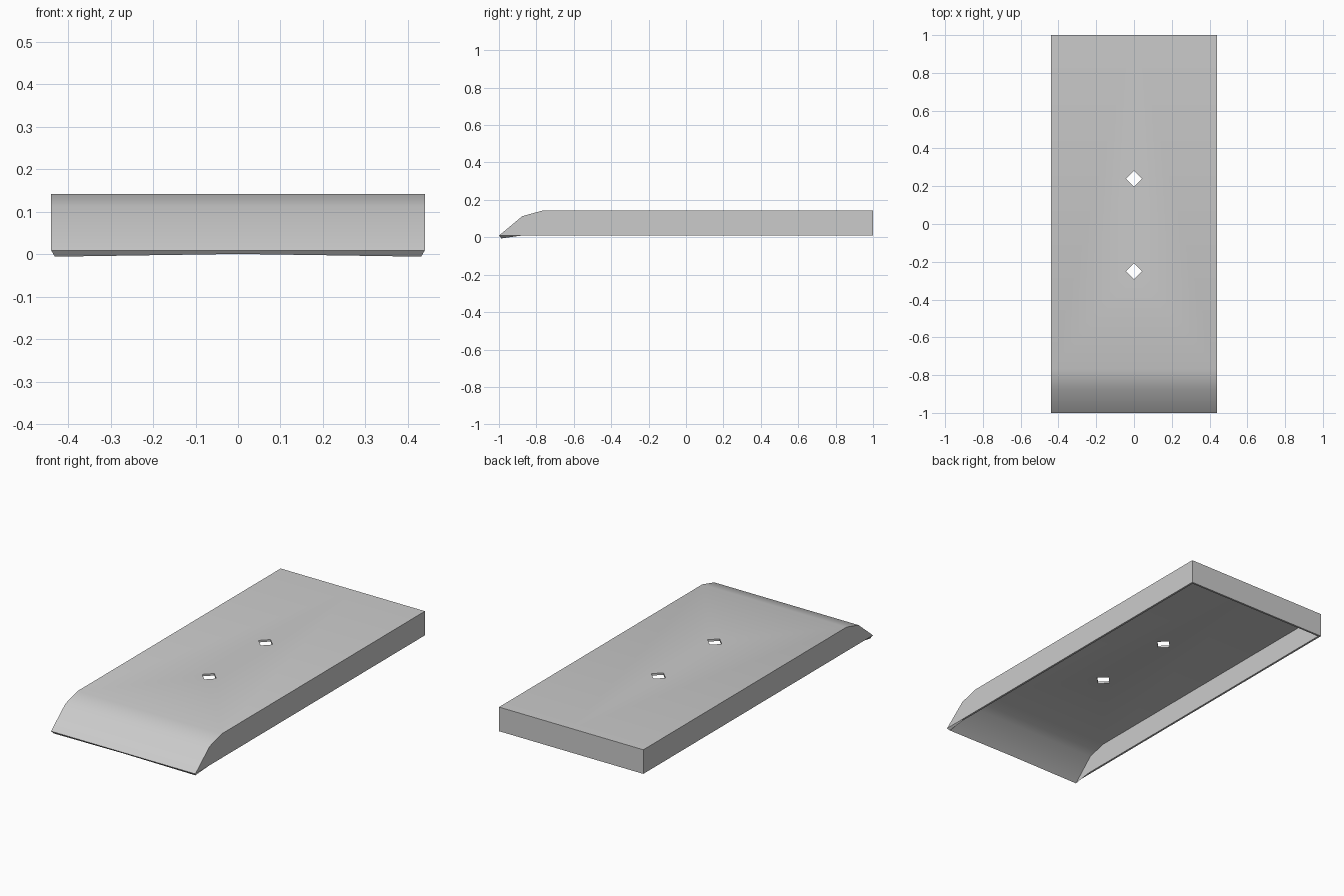
import bpy
import bmesh

cube = bpy.data.objects.get("Cube")
if cube:
    bpy.data.objects.remove(cube, do_unlink=True)

HALF_W, TOP, RIM, WALL = 0.44, 0.142, 0.009, 0.011
HOLE_R, HOLES = 0.043, (0.24, -0.25)

# Side outline of the ramp, from the lip to the start of the flat top (y, z)
ramp = [(-1, RIM), (-0.875, 0.113), (-0.77, TOP)]
back = 1.0

bm = bmesh.new()


def face(points):
    bm.faces.new([bm.verts.new(p) for p in points])


# Ramp strips
for (y0, z0), (y1, z1) in zip(ramp, ramp[1:]):
    face([(0, y0, z0), (HALF_W, y0, z0), (HALF_W, y1, z1), (0, y1, z1)])

# Side wall and back wall
side = ramp + [(back, TOP), (back, RIM), (-0.88, RIM)]
face([(HALF_W, y, z) for y, z in side])
face([(0, back, TOP), (HALF_W, back, TOP), (HALF_W, back, RIM), (0, back, RIM)])

# Flat top, notched by half of each diamond hole
outline = [(0, ramp[-1][0]), (HALF_W, ramp[-1][0]), (HALF_W, back), (0, back)]
for y in HOLES:
    outline += [(0, y + HOLE_R), (HOLE_R, y), (0, y - HOLE_R)]
face([(x, y, TOP) for x, y in outline])

# Weld the faces and point them all outward
bmesh.ops.remove_doubles(bm, verts=bm.verts[:], dist=0.0001)
bm.normal_update()
for f in bm.faces:
    if f.normal.dot(f.calc_center_median()) < 0:
        f.normal_flip()

mesh = bpy.data.meshes.new("ramped_cover")
bm.to_mesh(mesh)
bm.free()
cover = bpy.data.objects.new("ramped_cover", mesh)
bpy.context.collection.objects.link(cover)

# Plain grey material
grey = bpy.data.materials.new("plain_grey")
grey.use_nodes = True
colour = (0.6, 0.6, 0.6, 1)
grey.diffuse_color = colour
grey.node_tree.nodes["Principled BSDF"].inputs["Base Color"].default_value = colour
mesh.materials.append(grey)

# Mirror the half, then thicken it inward into a thin open shell
mirror = cover.modifiers.new("mirror", "MIRROR")
mirror.use_clip = True
shell = cover.modifiers.new("shell", "SOLIDIFY")
shell.thickness = WALL
shell.offset = -1
shell.use_even_offset = True

bpy.ops.object.select_all(action="DESELECT")
cover.select_set(True)
bpy.context.view_layer.objects.active = cover
for name in ("mirror", "shell"):
    bpy.ops.object.modifier_apply(modifier=name)
bpy.ops.object.shade_smooth_by_angle(angle=0.52)
